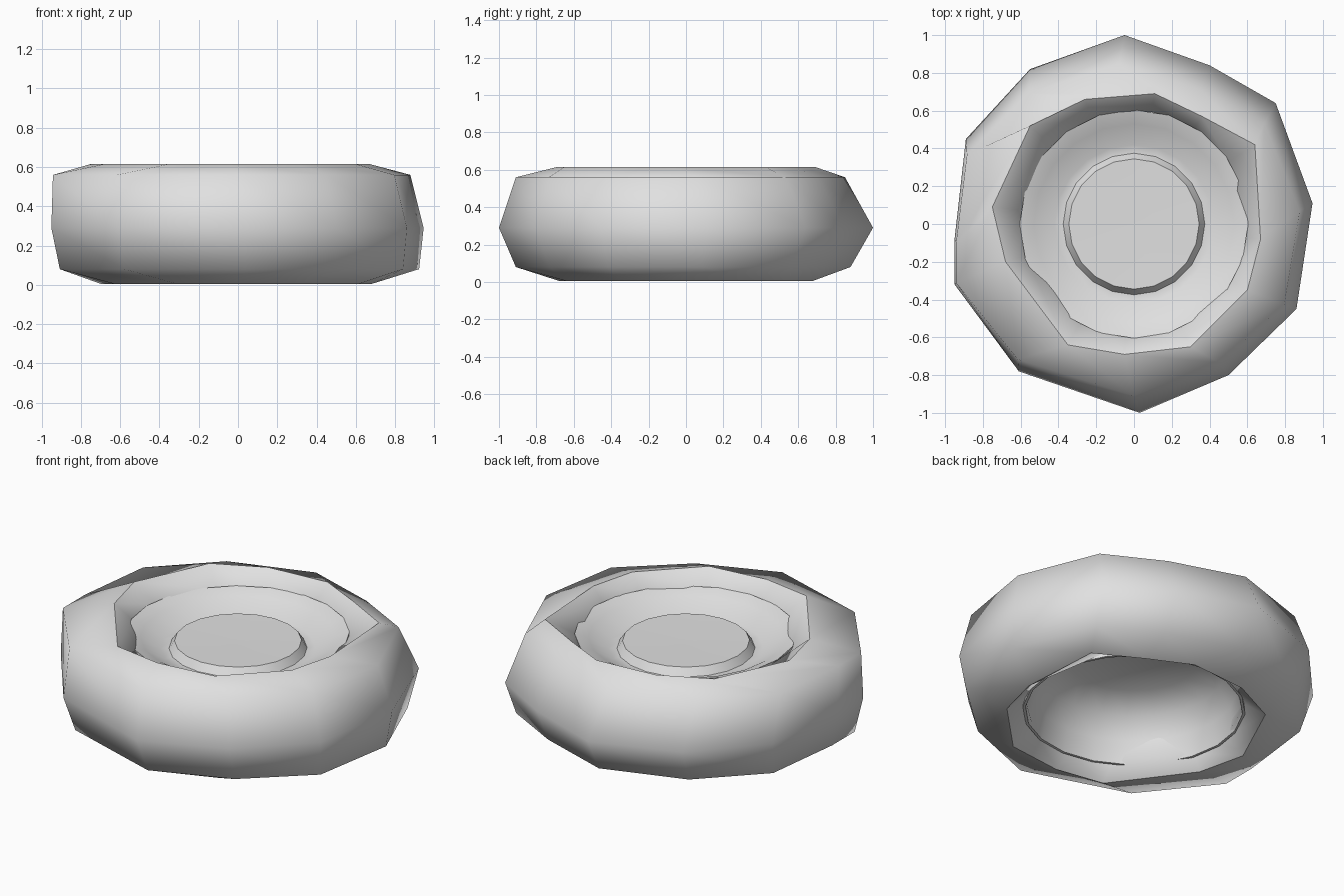
import bpy, bmesh, math
from mathutils import Vector

cube = bpy.data.objects.get("Cube")
if cube:
    bpy.data.objects.remove(cube)

grey = bpy.data.materials.new("light_grey")
grey.use_nodes = True
colour = (0.75, 0.75, 0.75, 1)
grey.diffuse_color = colour
grey.node_tree.nodes["Principled BSDF"].inputs["Base Color"].default_value = colour


def loft(name, rings, closed, angle, creases=()):
    """Skin a list of equal rings; join last to first, or cap both ends."""
    bm = bmesh.new()
    loops = [[bm.verts.new(p) for p in ring] for ring in rings]
    n = len(loops[0])
    pairs = list(zip(loops, loops[1:]))
    if closed:
        pairs.append((loops[-1], loops[0]))
    else:
        bm.faces.new(loops[0])
        bm.faces.new(loops[-1])
    for a, b in pairs:
        for i in range(n):
            j = (i + 1) % n
            bm.faces.new((a[i], a[j], b[j], b[i]))
    for k in creases:
        for i in range(n):
            bm.edges.get((loops[k][i - 1], loops[k][i])).smooth = False
    bmesh.ops.recalc_face_normals(bm, faces=bm.faces)
    mesh = bpy.data.meshes.new(name)
    bm.to_mesh(mesh)
    bm.free()
    mesh.materials.append(grey)
    obj = bpy.data.objects.new(name, mesh)
    bpy.context.collection.objects.link(obj)
    bpy.ops.object.select_all(action='DESELECT')
    obj.select_set(True)
    bpy.context.view_layer.objects.active = obj
    bpy.ops.object.shade_smooth_by_angle(angle=math.radians(angle), keep_sharp_edges=True)
    return obj


def place(outline, size, shift, z):
    """Scale and shift a flat outline, and lift it to a height."""
    return [Vector((x * size[0] + shift[0], y * size[1] + shift[1], z)) for x, y in outline]


# Tyre: uneven tread outline with a matching side opening and round bead
tread = [(-.05, 1), (-.55, .82), (-.89, .45), (-.95, -.08), (-.95, -.32), (-.61, -.78),
         (.03, -1), (.5, -.8), (.86, -.45), (.945, .11), (.75, .64), (.4, .84)]
opening = [(.11, .69), (-.26, .66), (-.55, .52), (-.75, .09), (-.68, -.2), (-.35, -.64),
           (-.05, -.69), (.3, -.65), (.6, -.35), (.67, -.08), (.64, .42), (.36, .57)]
bead = [Vector(p).normalized() * .6 for p in opening]
rings = [
    place(bead, (1, 1), (0, 0), .53),
    place(opening, (1, 1), (0, 0), .615),
    place(tread, (.96, .88), (-.03, -.03), .56),
    place(tread, (1, 1), (0, 0), .29),
    place(tread, (.965, .895), (.01, -.015), .08),
    place(opening, (.97, .98), (.03, 0), .005),
    place(bead, (1, 1), (0, 0), .09),
]
loft("tyre", rings, True, 80, creases=(1, 5))

# Wheel: low hub, trough, outer lip, then the hollow back
SIDES = 20
profile = [(.05, .495), (.345, .5), (.375, .455), (.42, .455), (.53, .52), (.605, .545),
           (.605, .07), (.59, .07), (.56, .2), (.5, .32), (.36, .4), (.05, .42)]
rings = [[Vector((r * math.cos(i * math.tau / SIDES), r * math.sin(i * math.tau / SIDES), z))
          for i in range(SIDES)] for r, z in profile]
loft("wheel_rim", rings, False, 45)
